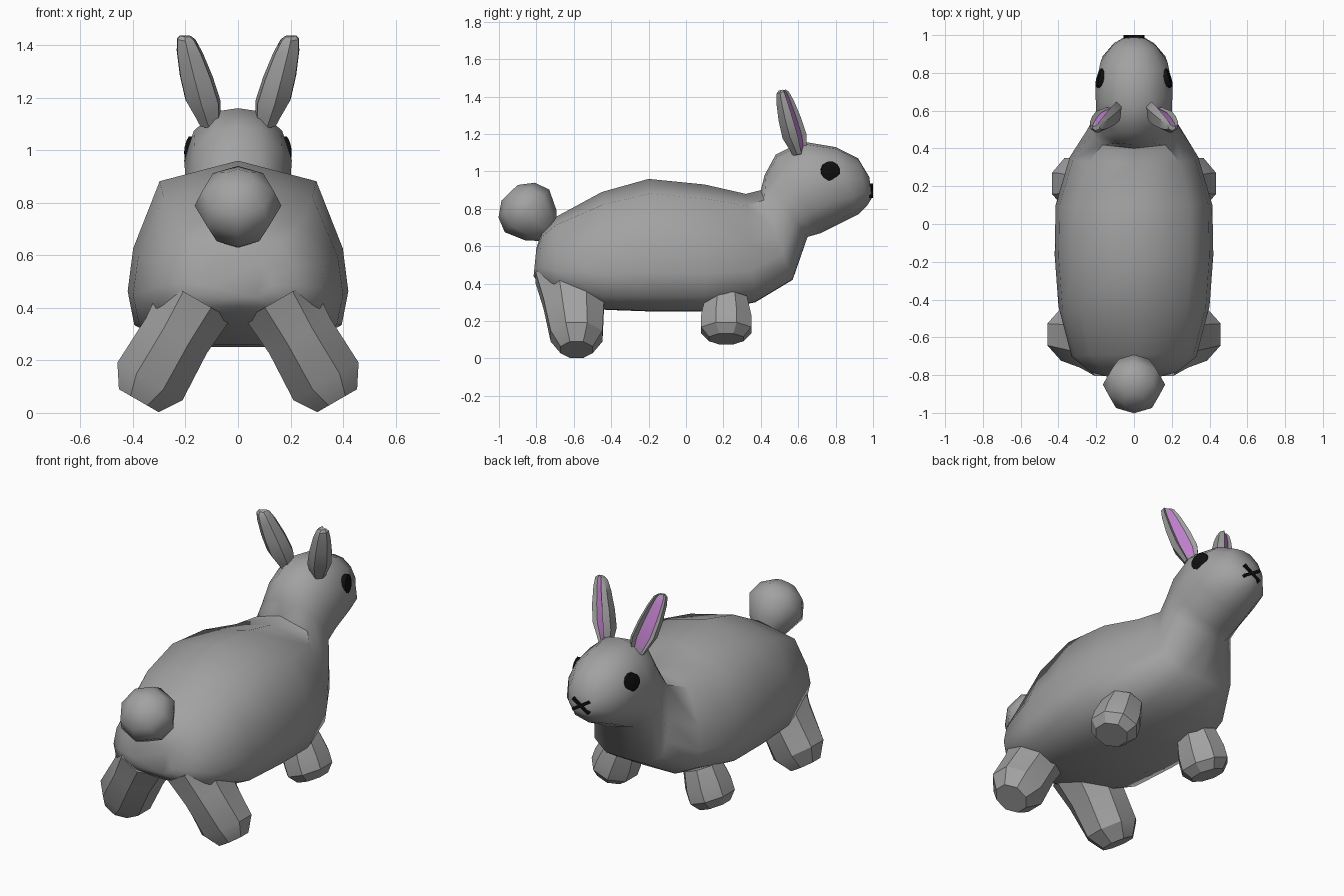
import bpy, bmesh, math
from mathutils import Vector
from mathutils.bvhtree import BVHTree

cube = bpy.data.objects.get("Cube")
if cube:
    bpy.data.objects.remove(cube, do_unlink=True)


def material(name, rgb):
    m = bpy.data.materials.new(name)
    m.use_nodes = True
    m.diffuse_color = (*rgb, 1)
    m.node_tree.nodes["Principled BSDF"].inputs["Base Color"].default_value = (*rgb, 1)
    return m


FUR = material("grey fur", (0.36, 0.36, 0.36))
PINK = material("inner ear pink", (0.6, 0.25, 0.69))
BLACK = material("black", (0.005, 0.005, 0.005))


def loft(name, rings, mats, pick=lambda ring, seg: 0, angle=30):
    """Skin a list of point rings, cap both ends and shade by angle."""
    bm = bmesh.new()
    rows = [[bm.verts.new(p) for p in ring] for ring in rings]
    n = len(rows[0])
    for i in range(len(rows) - 1):
        for j in range(n):
            k = (j + 1) % n
            f = bm.faces.new((rows[i][j], rows[i][k], rows[i + 1][k], rows[i + 1][j]))
            f.material_index = pick(i, j)
    bm.faces.new(rows[0])
    bm.faces.new(rows[-1])
    bmesh.ops.recalc_face_normals(bm, faces=bm.faces)
    mesh = bpy.data.meshes.new(name)
    bm.to_mesh(mesh)
    bm.free()
    for m in mats:
        mesh.materials.append(m)
    obj = bpy.data.objects.new(name, mesh)
    bpy.context.collection.objects.link(obj)
    bpy.ops.object.select_all(action="DESELECT")
    obj.select_set(True)
    bpy.context.view_layer.objects.active = obj
    bpy.ops.object.shade_smooth_by_angle(angle=math.radians(angle))
    return obj


def oval(centre, u, v, n=8, turn=0.5):
    """Ring of n points around centre, spanned by the vectors u and v."""
    angles = [2 * math.pi * (j + turn) / n for j in range(n)]
    return [centre + u * math.cos(a) + v * math.sin(a) for a in angles]


# Body and head: half cross-sections as (width share, drop from top to bottom)
TORSO = [(0, 0), (.71, .11), (.95, .47), (1, .70), (.94, .88), (.55, .995), (0, 1)]
SKULL = [(0, 0), (.42, .03), (.82, .2), (1, .46), (.93, .74), (.52, .95), (0, 1)]
# Spine: top y, top z, bottom y, bottom z, half width
spine = [
    (-.80, .59, -.815, .44, .13, TORSO), (-.77, .68, -.79, .405, .23, TORSO),
    (-.69, .76, -.71, .35, .33, TORSO), (-.45, .89, -.43, .26, .40, TORSO),
    (-.20, .96, -.15, .25, .42, TORSO), (.10, .93, .10, .25, .415, TORSO),
    (.32, .88, .37, .30, .34, TORSO), (.40, .90, .57, .42, .235, TORSO),
    (.42, .98, .65, .65, .20, SKULL), (.48, 1.09, .72, .67, .20, SKULL),
    (.62, 1.16, .84, .73, .205, SKULL), (.80, 1.13, .92, .77, .178, SKULL),
    (.92, 1.07, .97, .82, .115, SKULL), (.98, .97, .995, .86, .05, SKULL),
]
rings = []
for ty, tz, by, bz, w, section in spine:
    top, bottom = Vector((0, ty, tz)), Vector((0, by, bz))
    right = [top.lerp(bottom, t) + Vector((w * s, 0, 0)) for s, t in section]
    left = [Vector((-p.x, p.y, p.z)) for p in right[-2:0:-1]]
    rings.append(right + left)
body = loft("body_and_head", rings, [FUR], angle=56)

bm = bmesh.new()
bm.from_mesh(body.data)
surface = BVHTree.FromBMesh(bm)
bm.free()

# Tail: ball on a short stalk
axis = Vector((0, -.69, .72))
across = Vector((0, .72, .69))
start = Vector((0, -.712, .645))
tail = [(-.03, .1), (.04, .065), (.09, .115), (.20, .165), (.28, .135), (.335, .06)]
loft("tail", [oval(start + axis * d, Vector((r, 0, 0)), across * r, 8, 0)
              for d, r in tail], [FUR], angle=42)


def leg(name, side, foot, splay, steps):
    """Splayed leg: steps give distance down the leg, both radii and y."""
    down = Vector((side * splay, 0, -math.sqrt(1 - splay ** 2)))
    out = Vector((-side * down.z, 0, splay))
    centre = Vector((side * foot[0], 0, foot[1]))
    loft(name, [oval(centre + down * d + Vector((0, y, 0)), out * rx, Vector((0, ry, 0)))
                for d, rx, ry, y in steps], [FUR])


# Ear section: rim, hollow front and rounded back, as (across, forward)
EAR = [(-1, 0), (-.8, .55), (-.5, .3), (.5, .3), (.8, .55), (1, 0), (.5, -.8), (-.5, -.8)]
EAR_STEPS = [(0, .042), (.1, .052), (.28, .073), (.55, .068), (.82, .053), (.96, .038), (1, .022)]

for side, label in ((1, "left"), (-1, "right")):
    leg(label + "_back_leg", side, (.335, .12), .5,
        [(-.36, .16, .21, -.61), (-.2, .145, .175, -.60),
         (0, .155, .15, -.585), (.085, .095, .093, -.585)])
    leg(label + "_front_leg", side, (.315, .17), .35,
        [(-.16, .11, .12, .215), (-.05, .13, .145, .215),
         (.02, .13, .145, .215), (.07, .09, .1, .215)])

    base, tip = Vector((side * .105, .612, 1.09)), Vector((side * .2, .515, 1.435))
    width = Vector((side * .9, -.42, 0))
    forward = Vector((side * .42, .9, .2))
    loft(label + "_ear",
         [[base.lerp(tip, t) + width * a * w + forward * b * w for a, b in EAR]
          for t, w in EAR_STEPS],
         [FUR, PINK], lambda i, j: 1 if j == 2 and 0 < i < 5 else 0)

    # Eye: thin disc lying on the side of the head
    spot = surface.ray_cast(Vector((side * .5, .772, 1.0)), Vector((-side, 0, 0)))[0]
    normal = Vector((side * .95, .28, .1)).normalized()
    u = normal.cross(Vector((0, 0, 1))).normalized() * .053
    v = normal.cross(u)
    loft(label + "_eye", [oval(spot + normal * d, u * s, v * s, 12)
                          for d, s in ((-.02, 1), (.009, 1), (.015, .7))], [BLACK])

    # Nose: one of two crossed strokes
    along = Vector((side * .052, 0, .033))
    thick = Vector((-along.z, 0, along.x)).normalized() * .008
    mid = Vector((0, .975, .897))
    loft(label + "_nose_stroke",
         [[mid + along * e + thick * a + Vector((0, b, 0))
           for a, b in ((-1, 0), (1, 0), (1, .025), (-1, .025))] for e in (-1, 1)], [BLACK])
